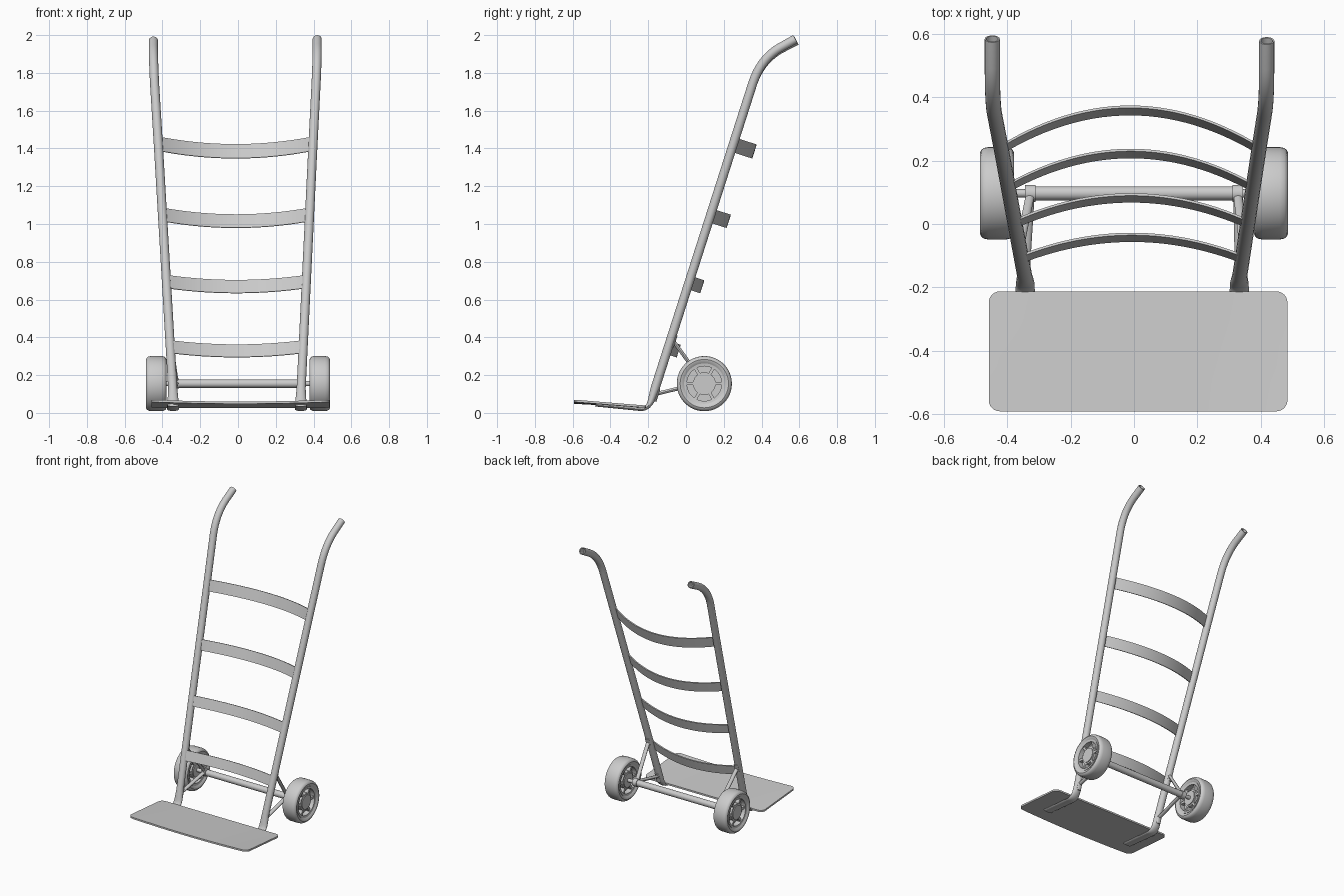
import bpy, bmesh, math
from mathutils import Vector, Matrix

if "Cube" in bpy.data.objects:
    bpy.data.objects.remove(bpy.data.objects["Cube"])

X = Vector((1, 0, 0))
D = Vector((0, 0.305, 0.952))      # direction up along the rails
N = Vector((0, 0.952, -0.305))     # direction behind the rails


def rail_y(z):
    return 0.32 * z - 0.205


def rail_x(s, z):
    return 0.328 + 0.0485 * z if s > 0 else -0.338 - 0.059 * z


def loft(name, rings, close=False, angle=35):
    """Skin a list of equal-length closed rings."""
    bm = bmesh.new()
    vs = [[bm.verts.new(p) for p in r] for r in rings]
    n = len(rings[0])
    for i in range(len(vs) if close else len(vs) - 1):
        a, b = vs[i], vs[(i + 1) % len(vs)]
        for j in range(n):
            k = (j + 1) % n
            bm.faces.new((a[j], a[k], b[k], b[j]))
    if not close:
        bm.faces.new(vs[0])
        bm.faces.new(vs[-1])
    bmesh.ops.recalc_face_normals(bm, faces=bm.faces[:])
    me = bpy.data.meshes.new(name)
    bm.to_mesh(me)
    bm.free()
    ob = bpy.data.objects.new(name, me)
    bpy.context.collection.objects.link(ob)
    bpy.ops.object.select_all(action='DESELECT')
    ob.select_set(True)
    bpy.context.view_layer.objects.active = ob
    bpy.ops.object.shade_smooth_by_angle(angle=math.radians(angle))
    return ob


def tube(name, pts, sizes, seg=20, hollow=False):
    """Sweep an ellipse (half width in x, half depth) along a path near the yz plane."""
    pts = [Vector(p) for p in pts]
    rings = []
    for i, p in enumerate(pts):
        t = (pts[min(i + 1, len(pts) - 1)] - pts[max(i - 1, 0)]).normalized()
        up = t.cross(X).normalized()
        side = up.cross(t)
        w, h = sizes[i] if isinstance(sizes, list) else sizes
        rings.append([p + side * w * math.cos(2 * math.pi * j / seg)
                      + up * h * math.sin(2 * math.pi * j / seg) for j in range(seg)])
    if hollow:
        inner = [pts[-1] + (v - pts[-1]) * 0.78 for v in rings[-1]]
        rings += [inner, [v - t * 0.05 for v in inner]]
    return loft(name, rings)


def lathe(name, profile, centre, seg=48):
    """Revolve a closed (x, r) profile around the x axis."""
    c = Vector(centre)
    return loft(name, [[c + Vector((x, r * math.cos(a), r * math.sin(a))) for x, r in profile]
                       for a in (2 * math.pi * i / seg for i in range(seg))], close=True)


def bezier(a, b, c, n=8):
    a, b, c = Vector(a), Vector(b), Vector(c)
    return [a * (1 - t) ** 2 + b * 2 * t * (1 - t) + c * t * t
            for t in (i / n for i in range(n + 1))]


def cyl(name, x0, x1, y, z, r, seg=24):
    return loft(name, [[(x, y + r * math.cos(2 * math.pi * j / seg), z + r * math.sin(2 * math.pi * j / seg))
                        for j in range(seg)] for x in (x0, x1)])


AX = (0.097, 0.155)   # axle y, z

for s, side in ((-1, "left"), (1, "right")):
    # rail: flattened foot, long tube, bent hollow handle
    xb, xt = rail_x(s, 0.1), rail_x(s, 1.76)
    xe = xt + s * 0.006
    dy, dz = (0.006, -0.008) if s < 0 else (0, 0)
    pts = [(xb, -0.48, 0.042)]
    pts += bezier((xb, -0.25, 0.020), (xb, -0.205, 0.012), (xb, rail_y(0.065), 0.065), 6)
    sizes = [(0.031, 0.008)] + [(0.032 - 0.003 * (i / 6), 0.009 + 0.009 * (i / 6) ** 2) for i in range(7)]
    for z in (0.13, 0.5, 1.0, 1.4):
        pts.append((rail_x(s, z), rail_y(z), z))
    pts += bezier((xt, rail_y(1.745), 1.745), (xe, 0.396, 1.876 + dz), (xe, 0.50, 1.935 + dz), 9)
    pts.append((xe, 0.579 + dy, 1.979 + dz))
    sizes += [(0.024, 0.024)] * (len(pts) - len(sizes))
    tube(side + "_rail", pts, sizes, hollow=True)

    # V-shaped axle struts with mounting tabs behind the rail
    xa = s * 0.328
    axle_pt = (xa, AX[0] - 0.005, AX[1] + 0.006)
    for label, z0 in (("upper", 0.385), ("lower", 0.10)):
        xr = rail_x(s, z0)
        tube(f"{side}_{label}_strut", [(xr, rail_y(z0) + 0.012, z0), axle_pt], (0.014, 0.010), seg=14)
        c = Vector((xr, rail_y(z0), z0)) + N * 0.022
        tube(f"{side}_{label}_tab", [c - D * 0.035, c + D * 0.035], (0.016, 0.006), seg=14)
    cyl(side + "_axle_collar", xa - 0.016, xa + 0.016, *AX, 0.027)

    # tyre
    c = (s * 0.433, *AX)
    half = [(0.042, 0.104), (0.047, 0.112), (0.052, 0.120), (0.054, 0.128),
            (0.050, 0.137), (0.042, 0.143), (0.028, 0.146)]
    lathe(side + "_tyre", half + [(-x, r) for x, r in reversed(half)], c)
    # rim ring, recessed web, hub and spokes
    lathe(side + "_rim", [(0.045, 0.092), (0.047, 0.107), (-0.047, 0.107), (-0.045, 0.092)], c)
    cyl(side + "_wheel_web", c[0] - 0.010, c[0] + 0.010, *AX, 0.095, 40)
    cyl(side + "_hub", c[0] - 0.044, c[0] + 0.044, *AX, 0.050, 24)
    lathe(side + "_hub_flange", [(0.038, 0.03), (0.038, 0.060), (-0.038, 0.060), (-0.038, 0.03)], c, 24)
    for k in range(6):
        R = Matrix.Rotation(k * math.pi / 3, 3, 'X')
        loft(f"{side}_spoke_{k + 1}", [[Vector(c) + R @ Vector((x, r, w)) for x, w in
                                       ((-0.038, -0.008), (0.038, -0.008), (0.038, 0.008), (-0.038, 0.008))]
                                      for r in (0.045, 0.098)])

# axle: thick tube between the struts, thinner shaft into the wheels
cyl("axle_tube", -0.33, 0.33, *AX, 0.022)
cyl("axle_shaft", -0.44, 0.44, *AX, 0.013)

# curved cross straps bowing backwards
for i, (z, bulge, h) in enumerate(((0.345, 0.055, 0.070), (0.69, 0.070, 0.072),
                                   (1.045, 0.098, 0.074), (1.42, 0.115, 0.078))):
    xl, xr = rail_x(-1, z) - 0.004, rail_x(1, z) + 0.004
    rings = []
    for k in range(29):
        u = k / 14 - 1
        p = Vector(((xl + xr) / 2 + u * (xr - xl) / 2, rail_y(z), z)) + N * (bulge * (1 - u * u) - 0.019 * u * u)
        rings.append([p + D * a * h / 2 + N * b * 0.004 for a, b in ((-1, -1), (1, -1), (1, 1), (-1, 1))])
    loft(f"cross_strap_{i + 1}", rings)

# toe plate with rounded corners, sloping up and sagging slightly at the front middle
cx, hw, rc, y0, y1 = 0.013, 0.472, 0.035, -0.592, -0.213
corner = [-hw + rc * (1 - math.cos(a * math.pi / 12)) for a in range(7)]
mid = [-0.43 + 0.86 * k / 16 for k in range(1, 16)]
rings = []
for x in corner + mid + [-v for v in reversed(corner)]:
    d = max(0, abs(x) - (hw - rc))
    inset = rc - math.sqrt(max(0, rc * rc - d * d))
    ring = []
    ys = [y0 + inset + (y1 - y0 - 2 * inset) * k / 4 for k in range(5)]
    for y, t in [(y, 0.006) for y in ys] + [(y, -0.006) for y in reversed(ys)]:
        f = (y1 - y) / (y1 - y0)
        ring.append((cx + x, y, 0.033 + 0.031 * f - 0.010 * f * (1 - (x / hw) ** 2) + t))
    rings.append(ring)
loft("toe_plate", rings)
